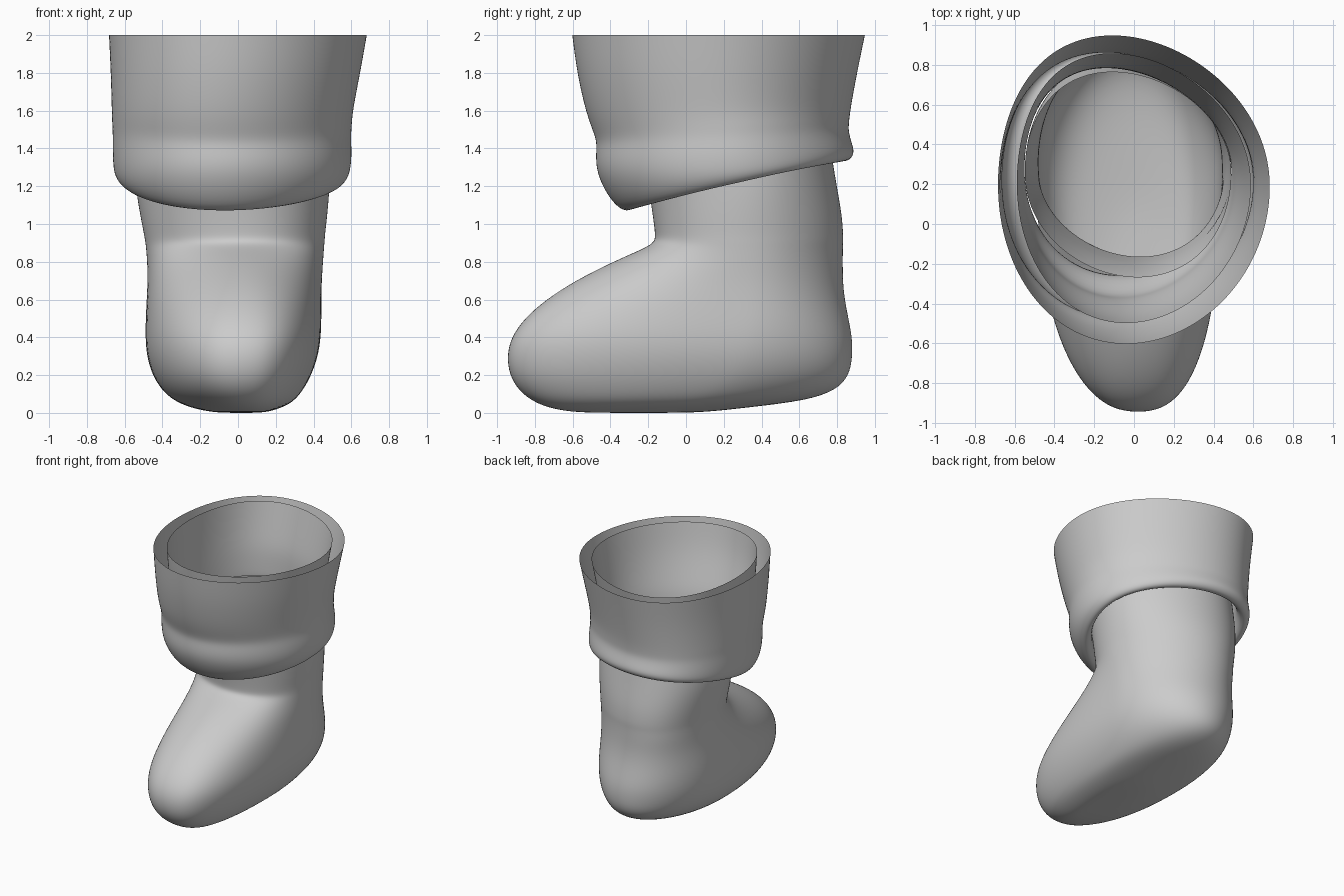
import bpy, bmesh, math

SEG = 40


def spow(v, p):
    return math.copysign(abs(v) ** p, v)


def loft(name, rings, cap_bottom=False):
    """Skin egg-shaped rings: x0, x1, y0, y1, y of widest point, front roundness,
    z_front, z_side, z_back, sideways shift of the back and of the front."""
    bm = bmesh.new()
    loops = []
    for x0, x1, y0, y1, ym, n, zf, zs, zb, kb, kf in rings:
        cx, rx = (x0 + x1) / 2, (x1 - x0) / 2
        loop = []
        for i in range(SEG):
            t = 2 * math.pi * i / SEG
            c, s = math.cos(t), math.sin(t)
            if s >= 0:
                x, y = cx + rx * c - kb * s * s, ym + (y1 - ym) * s
            else:
                x = cx + rx * spow(c, 2 / n) + kf * s * s
                y = ym + (ym - y0) * spow(s, 2 / n)
            z = zs + (zb - zf) / 2 * s + ((zf + zb) / 2 - zs) * s * s
            loop.append(bm.verts.new((x, y, z)))
        loops.append(loop)
    for a, b in zip(loops, loops[1:]):
        for i in range(SEG):
            j = (i + 1) % SEG
            bm.faces.new((a[i], a[j], b[j], b[i]))
    if cap_bottom:
        bm.faces.new(list(reversed(loops[0])))
    for f in bm.faces:
        f.smooth = True
    bmesh.ops.recalc_face_normals(bm, faces=bm.faces)
    mesh = bpy.data.meshes.new(name)
    bm.to_mesh(mesh)
    bm.free()
    ob = bpy.data.objects.new(name, mesh)
    bpy.context.collection.objects.link(ob)
    sub = ob.modifiers.new("smooth", 'SUBSURF')
    sub.levels = sub.render_levels = 2
    return ob


# Boot: level rings from sole to open shaft (z, x0, x1, y0, y1, y widest, roundness)
boot = [
    (0.00, -0.06, 0.09, -0.45, -0.05, -0.25, 2), (0.005, -0.15, 0.16, -0.62, 0.12, -0.2, 2),
    (0.03, -0.26, 0.24, -0.74, 0.34, -0.1, 2.1), (0.065, -0.34, 0.30, -0.82, 0.64, 0.0, 2.2),
    (0.12, -0.405, 0.345, -0.89, 0.80, 0.1, 2.3), (0.20, -0.455, 0.39, -0.938, 0.868, 0.2, 2.4),
    (0.30, -0.485, 0.425, -0.953, 0.884, 0.25, 2.4), (0.40, -0.492, 0.44, -0.93, 0.882, 0.28, 2.4),
    (0.50, -0.49, 0.443, -0.86, 0.862, 0.3, 2.3), (0.60, -0.485, 0.443, -0.745, 0.842, 0.3, 2.15),
    (0.70, -0.48, 0.445, -0.59, 0.832, 0.3, 1.95), (0.80, -0.482, 0.452, -0.39, 0.832, 0.3, 1.8),
    (0.87, -0.488, 0.457, -0.225, 0.832, 0.3, 1.9), (0.905, -0.492, 0.46, -0.165, 0.834, 0.3, 2),
    (0.95, -0.50, 0.463, -0.165, 0.834, 0.3, 2), (1.05, -0.52, 0.475, -0.178, 0.827, 0.3, 2),
    (1.20, -0.545, 0.488, -0.20, 0.80, 0.3, 2), (1.35, -0.55, 0.49, -0.24, 0.775, 0.27, 2),
    (1.43, -0.55, 0.49, -0.27, 0.765, 0.25, 2),
]
loft("boot", [(a, b, c, d, m, n, z, z, z, 0.08 * min(1, max(0, z - 0.3) / 0.5), 0.05)
              for z, a, b, c, d, m, n in boot], cap_bottom=True)

# Trouser leg: outer wall down to the slanted hem, then inner wall back up
trouser = [
    (-0.685, 0.685, -0.605, 0.95, 2.00, 2.00, 2.00),
    (-0.675, 0.65, -0.58, 0.908, 1.80, 1.80, 1.80),
    (-0.670, 0.61, -0.53, 0.875, 1.58, 1.60, 1.62),
    (-0.667, 0.605, -0.485, 0.865, 1.47, 1.52, 1.54),
    (-0.664, 0.60, -0.475, 0.862, 1.42, 1.46, 1.49),
    (-0.665, 0.605, -0.48, 0.88, 1.36, 1.38, 1.43),
    (-0.662, 0.60, -0.475, 0.893, 1.27, 1.30, 1.385),
    (-0.650, 0.585, -0.42, 0.88, 1.15, 1.245, 1.35),
    (-0.610, 0.55, -0.335, 0.85, 1.055, 1.215, 1.33),
    (-0.570, 0.51, -0.26, 0.81, 1.085, 1.225, 1.34),
    (-0.545, 0.485, -0.25, 0.785, 1.20, 1.30, 1.40),
    (-0.560, 0.50, -0.37, 0.785, 1.36, 1.40, 1.46),
    (-0.565, 0.51, -0.37, 0.785, 1.46, 1.50, 1.54),
    (-0.575, 0.53, -0.41, 0.79, 1.60, 1.62, 1.65),
    (-0.585, 0.56, -0.47, 0.82, 1.80, 1.80, 1.80),
    (-0.590, 0.59, -0.50, 0.86, 2.00, 2.00, 2.00),
]
loft("trouser_cuff", [(a, b, c, d, (c + d) / 2 + 0.02, 2, zf, zs, zb, 0.11, -0.04)
                      for a, b, c, d, zf, zs, zb in trouser])
